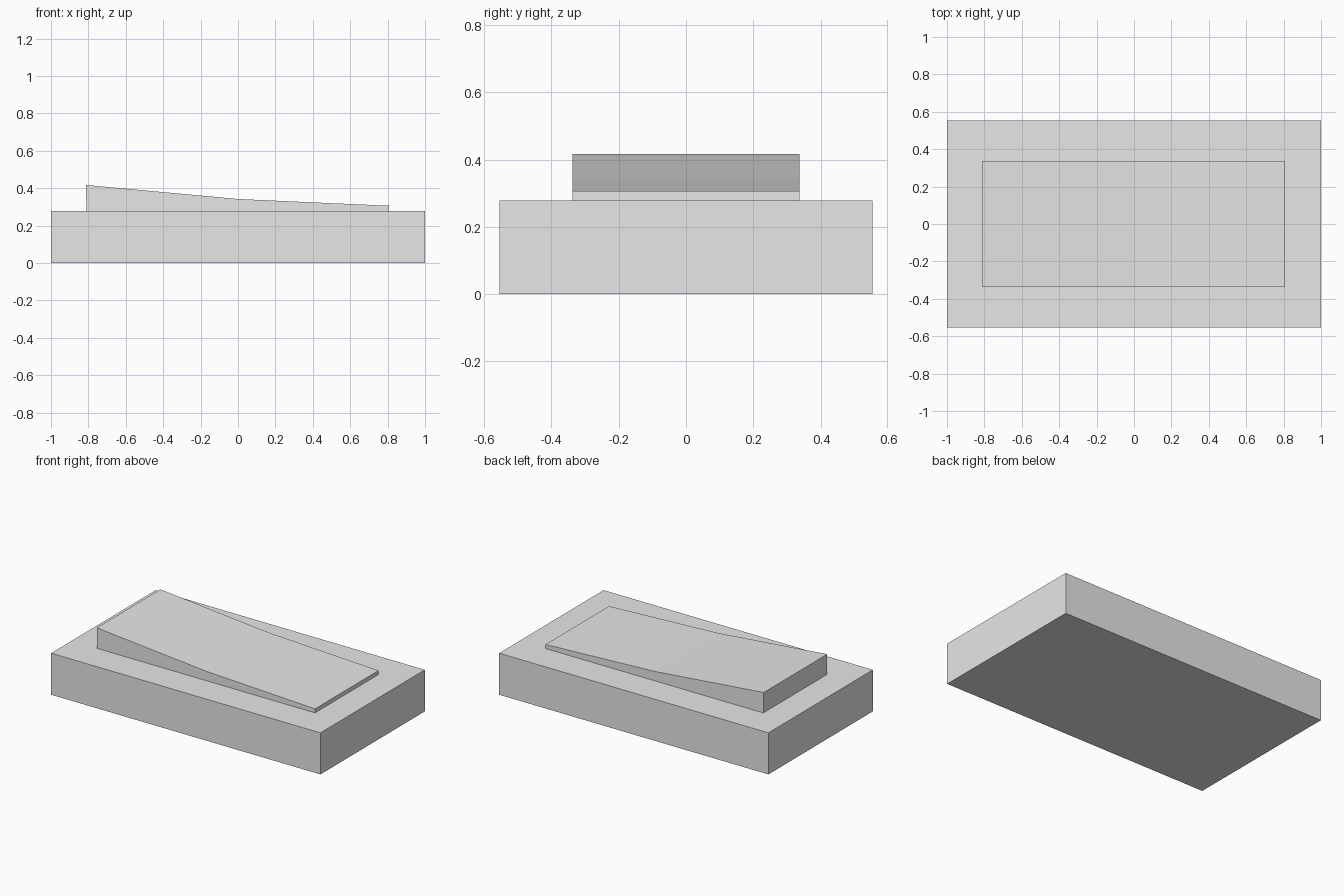
import bpy
import bmesh

# Remove the default cube
cube = bpy.data.objects.get("Cube")
if cube:
    bpy.data.objects.remove(cube, do_unlink=True)

# Single plain grey material
GREY = (0.8, 0.8, 0.8, 1.0)
grey = bpy.data.materials.new("light_grey")
grey.use_nodes = True
grey.diffuse_color = GREY
for node in grey.node_tree.nodes:
    if node.type == 'BSDF_PRINCIPLED':
        node.inputs["Base Color"].default_value = GREY


def extrude_profile(name, profile, half_depth):
    """Extrude an x-z outline symmetrically along y."""
    bm = bmesh.new()
    face = bm.faces.new([bm.verts.new((x, -half_depth, z)) for x, z in profile])
    result = bmesh.ops.extrude_face_region(bm, geom=[face])
    moved = [v for v in result["geom"] if isinstance(v, bmesh.types.BMVert)]
    bmesh.ops.translate(bm, verts=moved, vec=(0, 2 * half_depth, 0))
    bmesh.ops.recalc_face_normals(bm, faces=bm.faces)
    mesh = bpy.data.meshes.new(name)
    bm.to_mesh(mesh)
    bm.free()
    mesh.materials.append(grey)
    obj = bpy.data.objects.new(name, mesh)
    bpy.context.collection.objects.link(obj)
    return obj


BASE_TOP = 0.279

# Rectangular housing
extrude_profile("switch_base",
                [(-1, 0), (1, 0), (1, BASE_TOP), (-1, BASE_TOP)], 0.554)

# Rocker with two shallow slopes, raised on the right, set on the housing
extrude_profile("switch_rocker",
                [(-0.81, BASE_TOP), (0.808, BASE_TOP), (0.808, 0.306),
                 (0, 0.342), (-0.813, 0.417)], 0.337)
